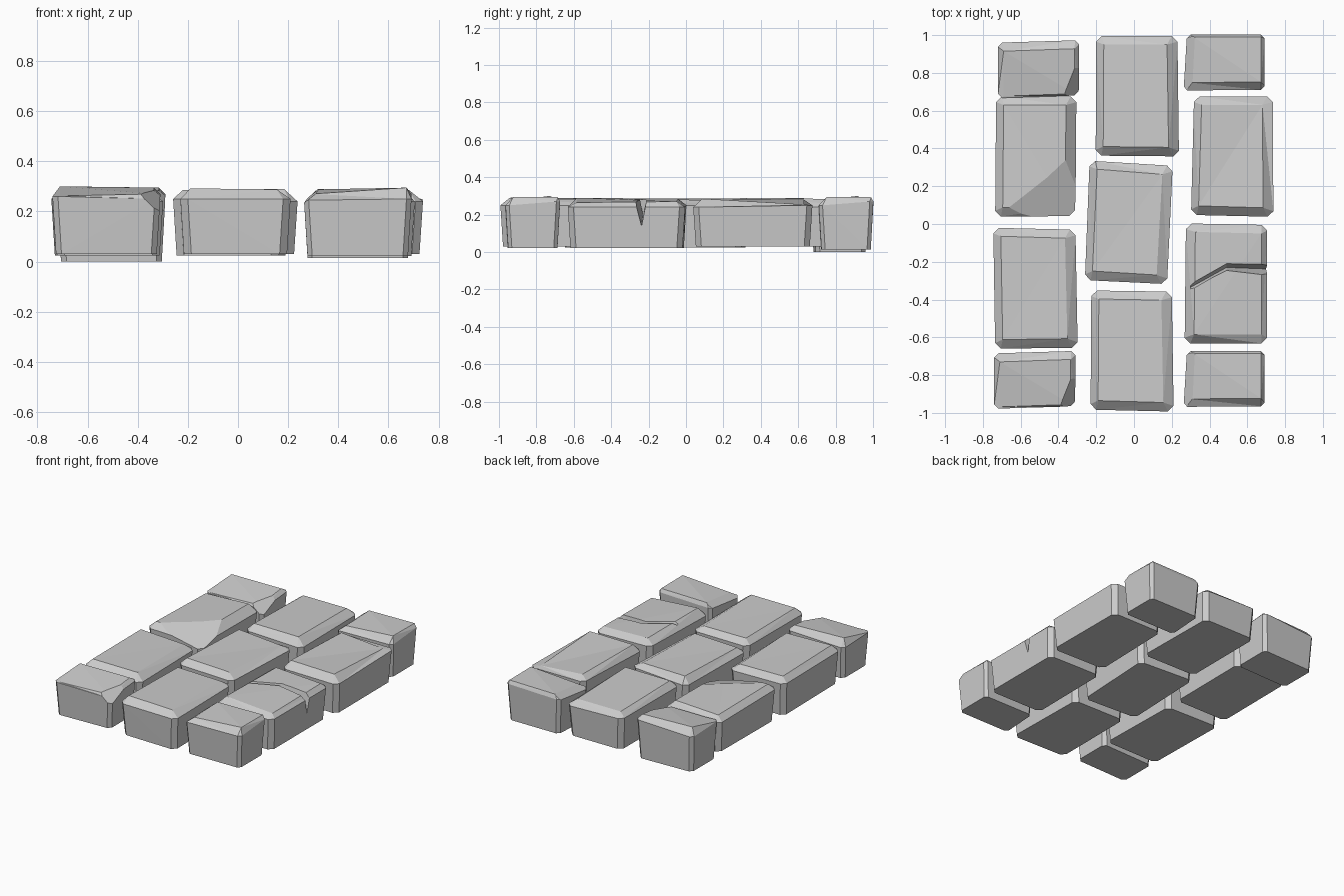
import bpy, bmesh
from mathutils import Vector

if "Cube" in bpy.data.objects:
    bpy.data.objects.remove(bpy.data.objects["Cube"])

stone = bpy.data.materials.new("light grey stone")
stone.diffuse_color = (0.6, 0.6, 0.6, 1)
stone.use_nodes = True
stone.node_tree.nodes["Principled BSDF"].inputs["Base Color"].default_value = stone.diffuse_color


def finish(bm, name):
    bmesh.ops.recalc_face_normals(bm, faces=bm.faces)
    me = bpy.data.meshes.new(name)
    bm.to_mesh(me)
    bm.free()
    ob = bpy.data.objects.new(name, me)
    bpy.context.collection.objects.link(ob)
    me.materials.append(stone)
    return ob


def brick(name, plan, z0, shoulder, top, inset, cut=0.03, taper=0.014, chips=()):
    """Worn block. Corners run back-left, back-right, front-right, front-left;
    inset gives the top chamfer width on the left, right, front and back."""
    bm = bmesh.new()
    P = [Vector(p) for p in plan]
    mid = sum(P, Vector((0, 0))) / 4
    low, high, cap = [], [], []
    l, r, f, b = inset
    shift = [(l, -b), (-r, -b), (-r, f), (l, f)]
    for i, p in enumerate(P):
        for q in (P[i - 1], P[(i + 1) % 4]):
            c = p + (q - p).normalized() * cut
            d = Vector(((taper if c.x < mid.x else -taper), (taper if c.y < mid.y else -taper)))
            high.append(bm.verts.new((c.x, c.y, shoulder[i])))
            low.append(bm.verts.new((c.x + d.x, c.y + d.y, z0)))
        cap.append(bm.verts.new((p.x + shift[i][0], p.y + shift[i][1], top[i])))
    for i in range(8):
        j = (i + 1) % 8
        bm.faces.new((low[i], low[j], high[j], high[i]))
    for i in range(4):
        j = (i + 1) % 4
        bm.faces.new((high[2 * i], high[2 * i + 1], cap[i]))
        bm.faces.new((high[2 * i + 1], high[2 * j], cap[j], cap[i]))
    bm.faces.new(cap)
    bm.faces.new(low)
    bmesh.ops.recalc_face_normals(bm, faces=bm.faces)
    bmesh.ops.triangulate(bm, faces=[g for g in bm.faces if len(g.verts) == 4])
    # broken corners: slice by a plane through three points, then close
    for a, c, d in chips:
        a, c, d = Vector(a), Vector(c), Vector(d)
        n = (c - a).cross(d - a).normalized()
        if n.z < 0:
            n = -n
        geom = bm.verts[:] + bm.edges[:] + bm.faces[:]
        bmesh.ops.bisect_plane(bm, geom=geom, plane_co=a, plane_no=n, clear_outer=True)
        bmesh.ops.holes_fill(bm, edges=[e for e in bm.edges if e.is_boundary], sides=0)
    return finish(bm, name)


FULL = (0.04, 0.055, 0.048, 0.045)

# left column
for name, dx, dy, z0 in (("left_back_half_brick", 0.02, 1.645, 0.0),
                         ("left_front_half_brick", 0, 0, 0.03)):
    x, y = dx, dy
    brick(name, [(-0.74 + x, -0.685 + y), (-0.31 + x, -0.672 + y), (-0.31 + x, -0.965 + y), (-0.74 + x, -0.978 + y)],
          z0, (0.25, 0.27, 0.25, 0.26), (0.3, 0.295, 0.27, 0.262), (0.03, 0.025, 0.01, 0.045), cut=0.022,
          chips=[((-0.31 + x, -0.80 + y, 0.27), (-0.385 + x, -0.97 + y, 0.26), (-0.312 + x, -0.965 + y, 0.19))])
brick("left_chipped_brick", [(-0.73, 0.675), (-0.305, 0.675), (-0.31, 0.04), (-0.735, 0.04)], 0.03,
      (0.24, 0.24, 0.24, 0.25), (0.275, 0.29, 0.29, 0.285), FULL,
      chips=[((-0.34, 0.32, 0.28), (-0.66, 0.08, 0.283), (-0.32, 0.05, 0.2))])
brick("left_front_brick", [(-0.745, -0.02), (-0.31, -0.03), (-0.298, -0.655), (-0.735, -0.66)], 0.025,
      (0.25, 0.24, 0.24, 0.25), (0.285, 0.275, 0.285, 0.29), FULL)

# middle column
brick("middle_back_brick", [(-0.2, 0.995), (0.23, 0.995), (0.238, 0.358), (-0.203, 0.362)], 0.03,
      (0.25, 0.24, 0.24, 0.25), (0.28, 0.28, 0.29, 0.29), FULL)
brick("middle_brick", [(-0.235, 0.335), (0.205, 0.308), (0.175, -0.318), (-0.26, -0.297)], 0.025,
      (0.24, 0.25, 0.25, 0.25), (0.285, 0.275, 0.285, 0.285), FULL)
brick("middle_front_brick", [(-0.226, -0.352), (0.2, -0.358), (0.21, -0.993), (-0.23, -0.983)], 0.03,
      (0.25, 0.25, 0.25, 0.25), (0.285, 0.28, 0.288, 0.292), FULL)

# right column
for name, y, z0 in (("right_back_half_brick", 1.675, 0.015), ("right_front_half_brick", 0, 0.022)):
    brick(name, [(0.28, -0.673 + y), (0.692, -0.673 + y), (0.692, -0.965 + y), (0.262, -0.968 + y)], z0,
          (0.26, 0.27, 0.25, 0.245), (0.288, 0.293, 0.295, 0.27), (0.035, 0.02, 0.042, 0.012), cut=0.02,
          chips=[((0.265, -0.84 + y, 0.24), (0.325, -0.7 + y, 0.29), (0.325, -0.9 + y, 0.283))])
brick("right_back_brick", [(0.318, 0.676), (0.735, 0.676), (0.738, 0.038), (0.302, 0.048)], 0.03,
      (0.25, 0.25, 0.24, 0.24), (0.28, 0.255, 0.285, 0.287), FULL)
cracked = brick("right_cracked_brick", [(0.275, 0.003), (0.705, -0.005), (0.705, -0.632), (0.268, -0.632)], 0.022,
                (0.25, 0.24, 0.24, 0.24), (0.285, 0.27, 0.265, 0.29), (0.05, 0.03, 0.048, 0.045))

# crack: V-shaped wedge that narrows as it crosses the top
bm = bmesh.new()
rings = []
for x, y, back, front, depth in ((0.76, -0.24, 0.035, 0.045, 0.12), (0.49, -0.23, 0.025, 0.02, 0.20),
                                 (0.30, -0.335, 0.02, 0.02, 0.255)):
    rings.append([bm.verts.new(v) for v in ((x, y + back, 0.3), (x, y - front, 0.3), (x, y, depth))])
for a, b in zip(rings, rings[1:]):
    for i in range(3):
        j = (i + 1) % 3
        bm.faces.new((a[i], a[j], b[j], b[i]))
bm.faces.new(rings[0])
bm.faces.new(rings[-1])
bmesh.ops.triangulate(bm, faces=bm.faces)
cutter = finish(bm, "crack_cutter")
cutter.hide_render = True
cutter.hide_viewport = False
mod = cracked.modifiers.new("crack", 'BOOLEAN')
mod.operation = 'DIFFERENCE'
mod.solver = 'EXACT'
mod.object = cutter
